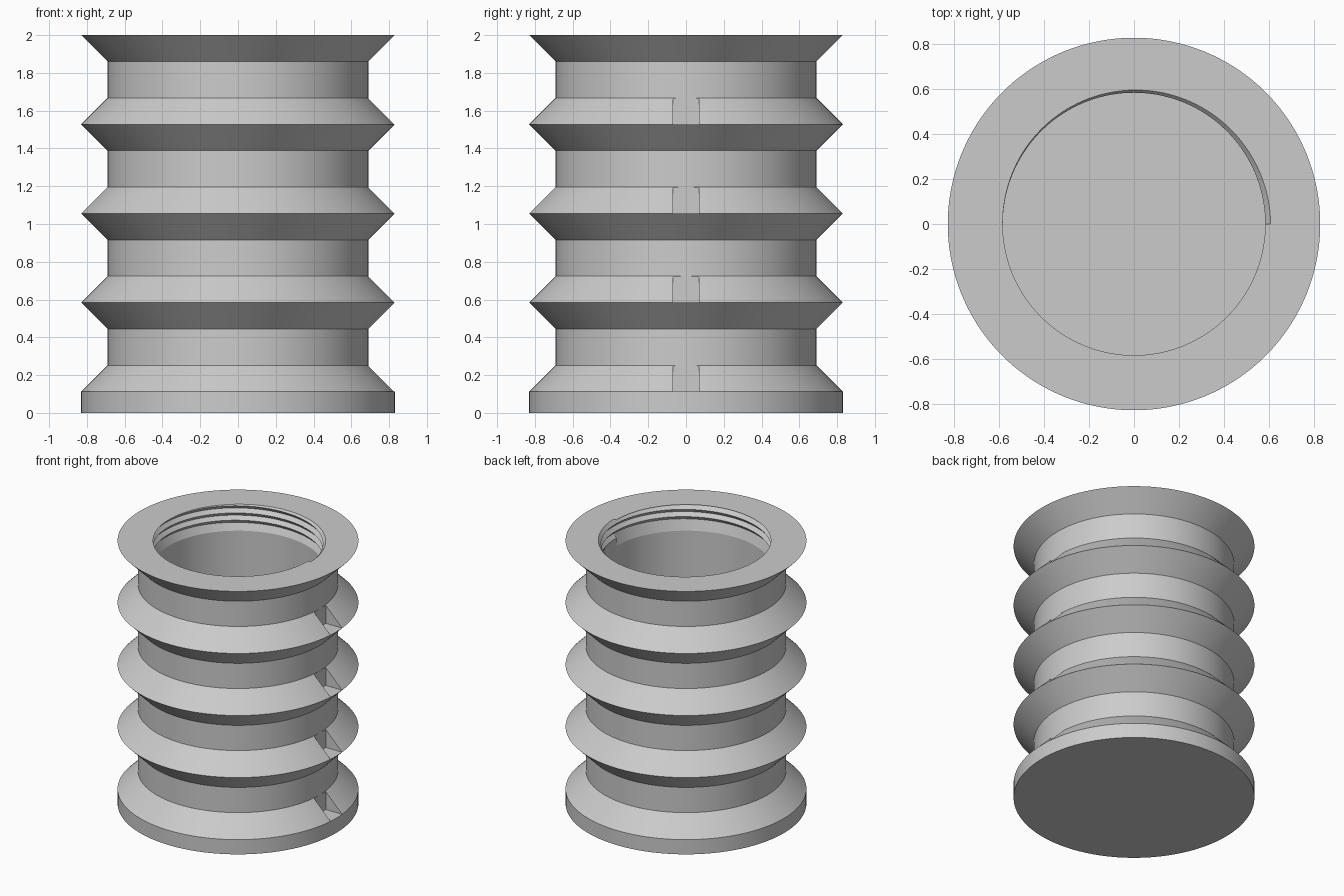
import bpy, bmesh, math
from mathutils import Matrix

old = bpy.data.objects.get("Cube")
if old:
    bpy.data.objects.remove(old, do_unlink=True)

SEG = 144
R_RIM, R_NECK = 0.83, 0.69       # rib tips and valleys
R_BORE, R_ROOT = 0.585, 0.609    # thread crest and root
BASE, RISE, STEP = 0.112, 0.14, 0.472
PITCH, TURNS = 0.055, 3
THREAD_END = 2 - PITCH * (TURNS + 0.6)

grey = bpy.data.materials.new("plain grey")
grey.use_nodes = True
colour = (0.6, 0.6, 0.6, 1)
grey.diffuse_color = colour
grey.node_tree.nodes["Principled BSDF"].inputs["Base Color"].default_value = colour


def finish(name, bm):
    mesh = bpy.data.meshes.new(name)
    bm.to_mesh(mesh)
    bm.free()
    mesh.materials.append(grey)
    obj = bpy.data.objects.new(name, mesh)
    bpy.context.collection.objects.link(obj)
    return obj


def select(obj):
    bpy.ops.object.select_all(action='DESELECT')
    obj.select_set(True)
    bpy.context.view_layer.objects.active = obj


def revolve(rows):
    """Skin a list of (radius, height) sections, one per angle, round the z axis."""
    bm = bmesh.new()
    grid = []
    for i, row in enumerate(rows):
        a = 2 * math.pi * i / SEG
        grid.append([bm.verts.new((r * math.cos(a), r * math.sin(a), z)) for r, z in row])
    for a, b in zip(grid, grid[1:]):
        for j in range(len(a) - 1):
            bm.faces.new((a[j], b[j], b[j + 1], a[j + 1]))
    bmesh.ops.remove_doubles(bm, verts=bm.verts, dist=1e-5)
    return bm


# Ribbed cup: outer ribs, flat rim, bore and floor
profile = [(0, 0), (R_RIM, 0)]
for k in range(4):
    z = BASE + k * STEP
    profile += [(R_RIM, z), (R_NECK, z + RISE), (R_NECK, z + STEP - RISE)]
profile += [(R_RIM, 2), (R_ROOT + 0.002, 2), (R_ROOT + 0.002, THREAD_END),
            (R_BORE, THREAD_END), (R_BORE, BASE), (0, BASE)]
bm = revolve([profile] * (SEG + 1))
bmesh.ops.recalc_face_normals(bm, faces=bm.faces)
body = finish("ribbed_cup", bm)

# Square notch cut into the upper slope of every rib on the +x side
bm = bmesh.new()
for k in range(4):
    centre = Matrix.Translation((R_NECK + 0.1, 0, BASE + k * STEP + 0.1))
    bmesh.ops.create_cube(bm, size=1, matrix=centre @ Matrix.Diagonal((0.2, 0.14, 0.2, 1)))
# Keep each cutter below the next rib
cutter = finish("notch_cutter", bm)
cutter.hide_render = True
cut = body.modifiers.new("notches", 'BOOLEAN')
cut.operation = 'DIFFERENCE'
cut.solver = 'EXACT'
cut.object = cutter
select(body)
bpy.ops.object.modifier_apply(modifier=cut.name)
bpy.data.objects.remove(cutter, do_unlink=True)


# Internal screw thread: V grooves that climb one pitch per turn
def thread_section(u):
    depth = R_ROOT - R_BORE
    points = []
    for k in range(TURNS + 1):
        fade = min(1, u * 10) if k == TURNS else 1
        root = 2 + PITCH * (u - k)
        for offset, r in ((0.5, R_BORE), (0, R_BORE + depth * fade), (-0.5, R_BORE)):
            points.append((r, root + offset * PITCH))
    # Trim the section at the rim plane
    section = []
    for (r0, z0), (r1, z1) in zip(points, points[1:]):
        if z0 > 2:
            t = 1 if z1 >= 2 else (z0 - 2) / (z0 - z1)
            r0, z0 = r0 + (r1 - r0) * t, 2
        section.append((r0, z0))
    return [(R_ROOT + 0.002, 2)] + section + [(R_BORE, THREAD_END)]


bm = revolve([thread_section(i / SEG) for i in range(SEG + 1)])
thread = finish("internal_thread", bm)

# Bore faces look towards the axis
bm = bmesh.new()
bm.from_mesh(thread.data)
for f in bm.faces:
    f.normal_update()
    c = f.calc_center_median()
    inward = -(f.normal.x * c.x + f.normal.y * c.y)
    if inward < -1e-4 or (abs(inward) <= 1e-4 and f.normal.z < 0):
        f.normal_flip()
bm.to_mesh(thread.data)
bm.free()

for obj in (body, thread):
    select(obj)
    bpy.ops.object.shade_smooth_by_angle(angle=math.radians(25))
